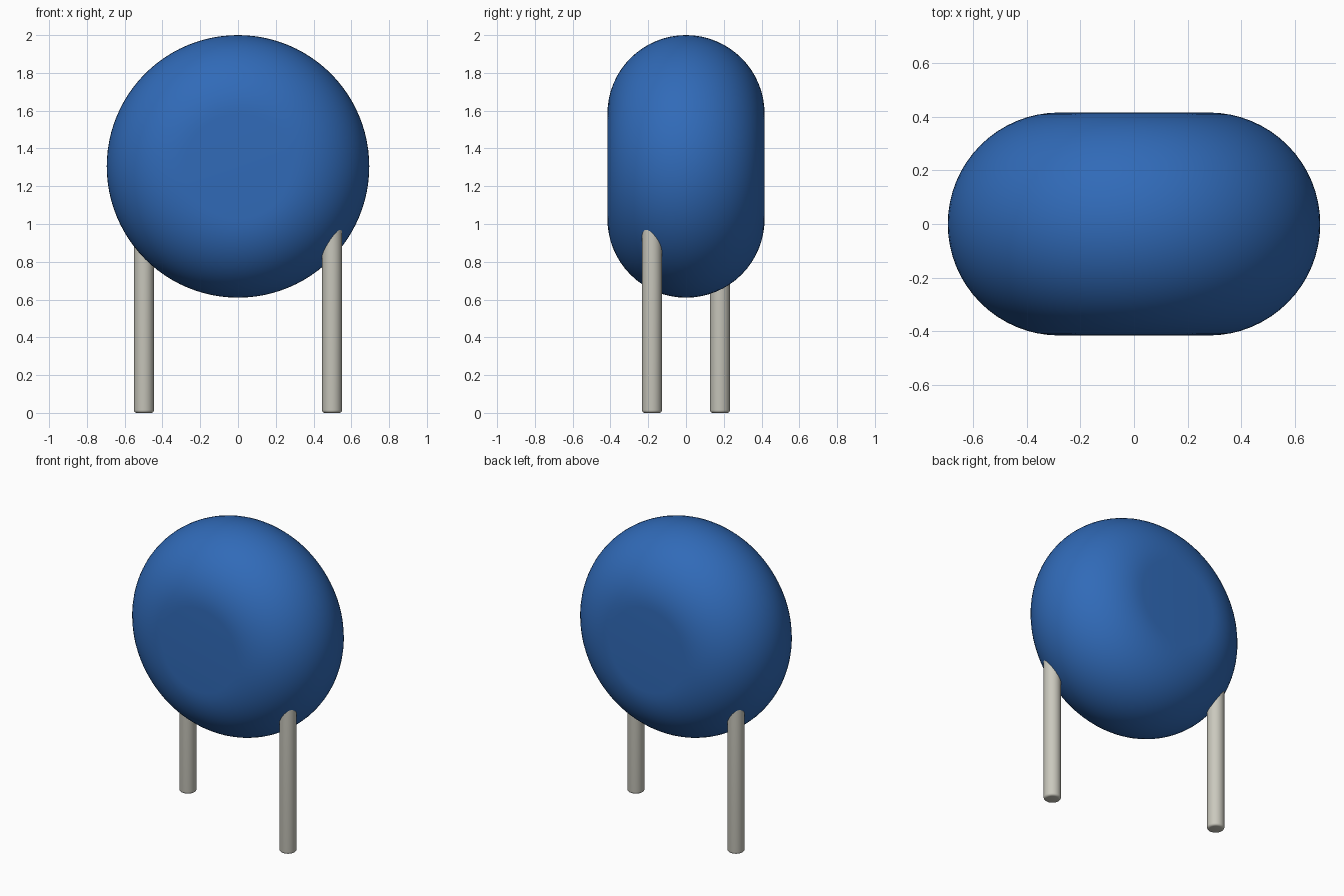
import bpy, bmesh, math
from mathutils import Matrix

cube = bpy.data.objects.get("Cube")
if cube:
    bpy.data.objects.remove(cube, do_unlink=True)


def material(name, rgb):
    mat = bpy.data.materials.new(name)
    mat.use_nodes = True
    mat.diffuse_color = (*rgb, 1)
    mat.node_tree.nodes["Principled BSDF"].inputs["Base Color"].default_value = (*rgb, 1)
    return mat


blue = material("blue coating", (0.03, 0.145, 0.48))
metal = material("tinned metal", (0.59, 0.58, 0.51))


def arc(cr, cz, r, a0, a1, n):
    """Points (radius, height) along a circular arc, angles in degrees."""
    angles = [math.radians(a0 + (a1 - a0) * i / n) for i in range(n + 1)]
    return [(cr + r * math.cos(a), cz + r * math.sin(a)) for a in angles]


def lathe(name, profile, steps, mat, matrix):
    """Revolve a profile that starts and ends on the axis."""
    bm = bmesh.new()
    verts = [bm.verts.new((r, 0, z)) for r, z in profile]
    edges = [bm.edges.new(pair) for pair in zip(verts, verts[1:])]
    bmesh.ops.spin(bm, geom=verts + edges, cent=(0, 0, 0), axis=(0, 0, 1),
                   angle=math.tau, steps=steps)
    bmesh.ops.remove_doubles(bm, verts=bm.verts, dist=1e-5)
    bmesh.ops.recalc_face_normals(bm, faces=bm.faces)
    mesh = bpy.data.meshes.new(name)
    bm.to_mesh(mesh)
    bm.free()
    mesh.materials.append(mat)
    obj = bpy.data.objects.new(name, mesh)
    bpy.context.collection.objects.link(obj)
    obj.matrix_world = matrix
    bpy.ops.object.select_all(action='DESELECT')
    obj.select_set(True)
    bpy.context.view_layer.objects.active = obj
    bpy.ops.object.shade_smooth_by_angle(angle=math.radians(35))
    return obj


# Disc body with fully rounded rim, axis along y
HALF, RADIUS, CENTRE_Z = 0.416, 0.695, 1.305
body_profile = [(0, -HALF)] + arc(RADIUS - HALF, 0, HALF, -90, 90, 32) + [(0, HALF)]
lathe("disc_body", body_profile, 96, blue,
      Matrix.Translation((0, 0, CENTRE_Z)) @ Matrix.Rotation(math.pi / 2, 4, 'X'))

# Two wire leads, staggered front and back, with rounded lower ends
LEAD_R, ROUND, LEAD_TOP = 0.053, 0.015, 1.1
lead_profile = ([(0, 0)] + arc(LEAD_R - ROUND, ROUND, ROUND, -90, 0, 5)
                + [(LEAD_R, LEAD_TOP), (0, LEAD_TOP)])
for name, side in (("left_lead", 1), ("right_lead", -1)):
    lathe(name, lead_profile, 32, metal,
          Matrix.Translation((side * 0.498, side * -0.18, 0)))
